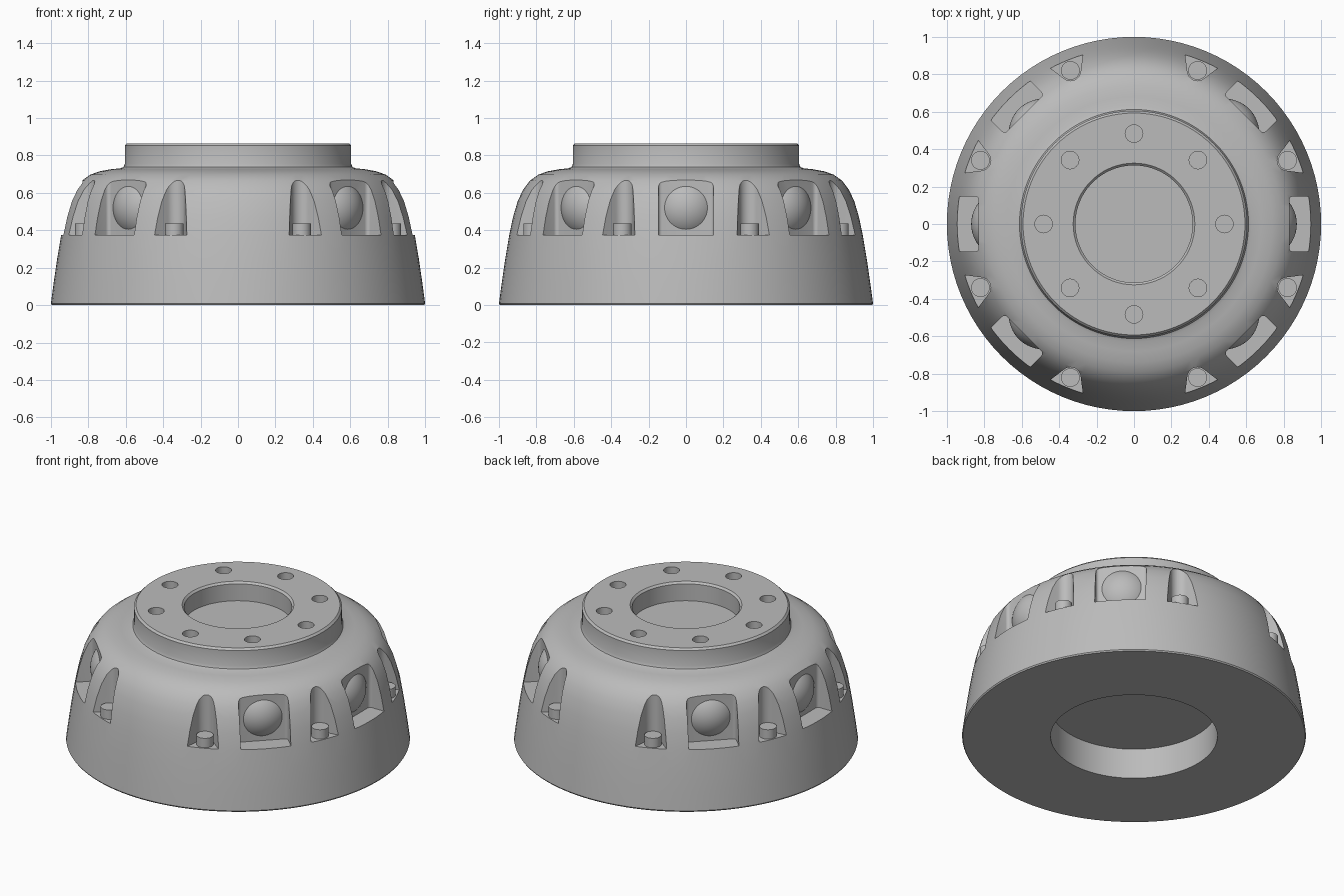
import bpy, bmesh
from math import sin, cos, pi, radians
from mathutils import Matrix

if "Cube" in bpy.data.objects:
    bpy.data.objects.remove(bpy.data.objects["Cube"], do_unlink=True)

GREY = (0.5, 0.5, 0.5, 1)
metal = bpy.data.materials.new("plain grey metal")
metal.use_nodes = True
metal.diffuse_color = GREY
metal.node_tree.nodes["Principled BSDF"].inputs["Base Color"].default_value = GREY

LEDGE = 0.375
WINDOW_ANGLES = [0, 45, 135, 180, 225, 315]
POCKET_ANGLES = [22.5 + 45 * i for i in range(8)]


def to_object(bm, name):
    bmesh.ops.recalc_face_normals(bm, faces=bm.faces)
    mesh = bpy.data.meshes.new(name)
    bm.to_mesh(mesh)
    bm.free()
    mesh.materials.append(metal)
    obj = bpy.data.objects.new(name, mesh)
    bpy.context.collection.objects.link(obj)
    return obj


def smooth(obj):
    bpy.ops.object.select_all(action='DESELECT')
    obj.select_set(True)
    bpy.context.view_layer.objects.active = obj
    bpy.ops.object.shade_smooth_by_angle(angle=radians(28))


def turn(angle):
    return Matrix.Rotation(radians(angle), 4, 'Z')


def add_prism(bm, outline, z0, z1, angle):
    """Vertical prism from a plan outline, turned about the main axis."""
    verts = [bm.verts.new(turn(angle) @ Matrix.Translation((x, y, z0)).translation)
             for x, y in outline]
    face = bm.faces.new(verts)
    top = bmesh.ops.extrude_face_region(bm, geom=[face])
    moved = [v for v in top["geom"] if isinstance(v, bmesh.types.BMVert)]
    bmesh.ops.translate(bm, verts=moved, vec=(0, 0, z1 - z0))


def arc(cx, cy, r, a0, a1, n):
    angles = [radians(a0 + (a1 - a0) * i / n) for i in range(n + 1)]
    return [(cx + r * cos(a), cy + r * sin(a)) for a in angles]


# Housing: turned profile from the underside recess round to the top bore
profile = [(0, 0.195), (0.485, 0.195), (0.485, 0), (0.995, 0), (1, 0.008),
           (0.985, 0.12), (0.966, 0.25), (0.945, 0.375), (0.925, 0.47),
           (0.9, 0.555), (0.872, 0.615), (0.835, 0.665), (0.79, 0.697),
           (0.74, 0.715), (0.68, 0.726), (0.63, 0.731), (0.612, 0.738),
           (0.605, 0.755), (0.605, 0.853), (0.593, 0.865), (0.325, 0.865),
           (0.313, 0.853), (0.313, 0.745), (0, 0.745)]
bm = bmesh.new()
ring = [bm.verts.new((x, 0, z)) for x, z in profile]
edges = [bm.edges.new(pair) for pair in zip(ring, ring[1:])]
bmesh.ops.spin(bm, geom=ring + edges, cent=(0, 0, 0), axis=(0, 0, 1),
               angle=2 * pi, steps=96, use_merge=True)
bmesh.ops.remove_doubles(bm, verts=bm.verts, dist=1e-5)
housing = to_object(bm, "housing")

# Cutters: side windows, flared bolt pockets and flange holes
bm = bmesh.new()
window = ([(1.1, 0.148)] + arc(0.85, 0.128, 0.02, 90, 180, 4)
          + arc(0.85, -0.128, 0.02, 180, 270, 4) + [(1.1, -0.148)])
for a in WINDOW_ANGLES:
    add_prism(bm, window, LEDGE, 0.9, a)
pocket = [(1.1, 0.186)] + arc(0.888, 0, 0.055, 120, 240, 12) + [(1.1, -0.186)]
for a in POCKET_ANGLES:
    add_prism(bm, pocket, LEDGE, 0.9, a)
hole = arc(0.483, 0, 0.047, 0, 345, 23)
for i in range(8):
    add_prism(bm, hole, 0.82, 0.9, 45 * i)
cutter = to_object(bm, "recess_cutter")
cutter.hide_render = True

cut = housing.modifiers.new("recesses", 'BOOLEAN')
cut.operation = 'DIFFERENCE'
cut.solver = 'EXACT'
cut.object = cutter
bpy.context.view_layer.objects.active = housing
bpy.ops.object.modifier_apply(modifier=cut.name)
bpy.data.objects.remove(cutter, do_unlink=True)
smooth(housing)

# Domed buttons on the back wall of each window
for i, a in enumerate(WINDOW_ANGLES):
    bm = bmesh.new()
    bmesh.ops.create_uvsphere(bm, u_segments=48, v_segments=32, radius=0.185,
                              matrix=Matrix.Rotation(pi / 2, 4, 'Y'))
    bmesh.ops.translate(bm, verts=bm.verts, vec=(0.685, 0, 0.52))
    bmesh.ops.bisect_plane(bm, geom=bm.verts[:] + bm.edges[:] + bm.faces[:],
                           plane_co=(0.828, 0, 0), plane_no=(1, 0, 0), clear_inner=True)
    bmesh.ops.transform(bm, matrix=turn(a), verts=bm.verts)
    dome = to_object(bm, f"window_dome_{i + 1}")
    smooth(dome)

# Short bolt heads standing on the pocket floors
for i, a in enumerate(POCKET_ANGLES):
    bm = bmesh.new()
    add_prism(bm, arc(0.888, 0, 0.05, 0, 345, 23), LEDGE - 0.005, 0.435, a)
    smooth(to_object(bm, f"bolt_head_{i + 1}"))
